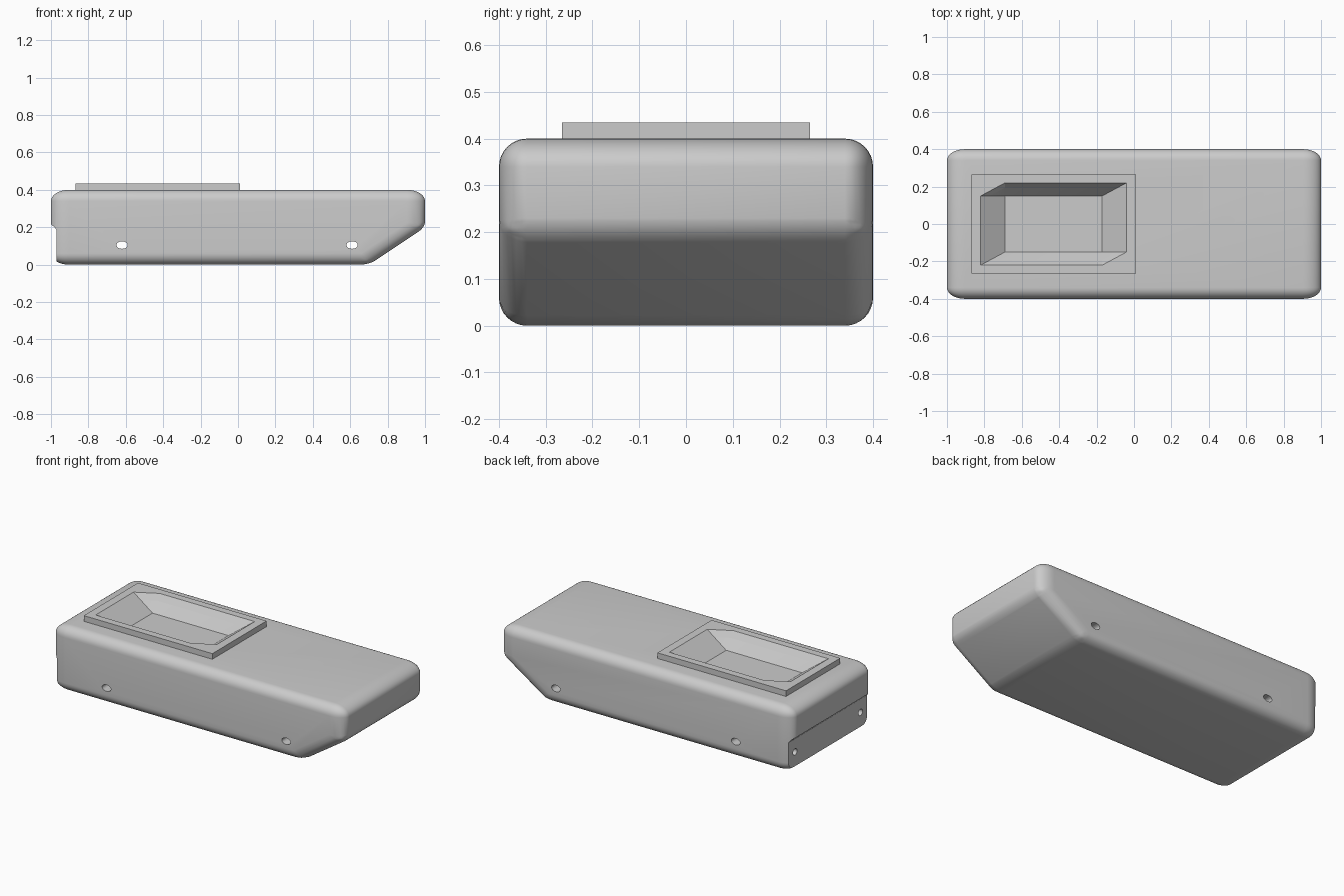
import bpy, bmesh
from math import radians
from mathutils import Matrix, Vector

if "Cube" in bpy.data.objects:
    bpy.data.objects.remove(bpy.data.objects["Cube"], do_unlink=True)

STRETCH = 1.6   # rounding is wider along the length
mat = bpy.data.materials.new("light_grey")
mat.use_nodes = True
grey = (0.6, 0.6, 0.6, 1)
mat.diffuse_color = grey
mat.node_tree.nodes["Principled BSDF"].inputs["Base Color"].default_value = grey


def make(name, bm):
    bmesh.ops.recalc_face_normals(bm, faces=bm.faces)
    me = bpy.data.meshes.new(name)
    bm.to_mesh(me)
    bm.free()
    me.materials.append(mat)
    ob = bpy.data.objects.new(name, me)
    bpy.context.collection.objects.link(ob)
    return ob


def prism(name, profile, half_y):
    """Extrude an xz profile along y."""
    bm = bmesh.new()
    face = bm.faces.new([bm.verts.new((x, -half_y, z)) for x, z in profile])
    ext = bmesh.ops.extrude_face_region(bm, geom=[face])["geom"]
    verts = [v for v in ext if isinstance(v, bmesh.types.BMVert)]
    bmesh.ops.translate(bm, verts=verts, vec=(0, 2 * half_y, 0))
    return make(name, bm)


def drill(name, center, size, axis, tip=1.0):
    """Elliptical cutter; size is given in world x, y, z."""
    bm = bmesh.new()
    bmesh.ops.create_cone(bm, cap_ends=True, segments=32, radius1=0.5 * tip,
                          radius2=0.5, depth=1)
    rot = {"x": Matrix.Rotation(radians(90), 4, "Y"),
           "y": Matrix.Rotation(radians(90), 4, "X"),
           "z": Matrix.Identity(4)}[axis]
    bm.transform(Matrix.Translation(center) @ Matrix.Diagonal(Vector((*size, 1))) @ rot)
    return make(name, bm)


def apply(ob, mod):
    with bpy.context.temp_override(object=ob, active_object=ob):
        bpy.ops.object.modifier_apply(modifier=mod.name)


def cut(ob, cutter):
    mod = ob.modifiers.new("cut", "BOOLEAN")
    mod.operation, mod.solver, mod.object = "DIFFERENCE", "EXACT", cutter
    apply(ob, mod)


# Body: extruded side profile with a sloped lower end, all edges rounded
outline = [(-1, 0), (0.7, 0), (1, 0.2), (1, 0.4), (-1, 0.4)]
body = prism("body", [(x / STRETCH, z) for x, z in outline], 0.4)
weights = body.data.attributes.new("bevel_weight_edge", "FLOAT", "EDGE")
for e in body.data.edges:
    a, b = (body.data.vertices[i].co for i in e.vertices)
    slope_edge = abs(a.y - b.y) > 0.1 and a.x > 0 and a.z < 0.3
    weights.data[e.index].value = 0.5 if slope_edge else 1.0
bevel = body.modifiers.new("rounding", "BEVEL")
bevel.limit_method, bevel.width, bevel.segments = "WEIGHT", 0.06, 8
apply(body, bevel)
body.data.transform(Matrix.Diagonal((STRETCH, 1, 1, 1)))

# Raised rim around the pocket
rim = prism("pocket_rim", [(-0.87, 0.4), (0.01, 0.4), (0.01, 0.435), (-0.87, 0.435)], 0.265)

# Pocket cutter: six-sided mouth tapering to a rectangular floor
mouth = [(-0.82, 0.15), (-0.69, 0.22), (-0.04, 0.22),
         (-0.04, -0.15), (-0.17, -0.22), (-0.82, -0.22)]
bm = bmesh.new()
for x, y in mouth:
    bm.verts.new((x, y, 0.435))
    bm.verts.new((x, y, 0.5))
for x in (-0.69, -0.17):
    for y in (-0.15, 0.15):
        bm.verts.new((x, y, 0.34))
bmesh.ops.convex_hull(bm, input=bm.verts)
bmesh.ops.dissolve_limit(bm, angle_limit=0.01, verts=bm.verts, edges=bm.edges)
pocket = make("pocket_cutter", bm)

# Step at the lower end, side holes, end holes and the top dimple
cutters = [pocket,
           prism("step_cutter", [(-1.1, -0.1), (-0.97, -0.1), (-0.97, 0.185),
                                 (-0.98, 0.2), (-1, 0.215), (-1.1, 0.215)], 0.5)]
for x in (-0.62, 0.61):
    cutters.append(drill("side_hole_cutter", (x, 0, 0.105), (0.06, 1, 0.04), "y"))
for y in (-0.32, 0.32):
    cutters.append(drill("end_hole_cutter", (-0.85, y, 0.105), (0.46, 0.04, 0.04), "x"))
cutters.append(drill("dimple_cutter", (0.47, 0, 0.37), (0.1, 0.06, 0.06), "z", tip=0.02))

cut(rim, pocket)
for c in cutters:
    cut(body, c)
for c in cutters:
    bpy.data.objects.remove(c, do_unlink=True)

# Smooth rounding with sharp cut edges
bpy.ops.object.select_all(action="DESELECT")
body.select_set(True)
bpy.context.view_layer.objects.active = body
bpy.ops.object.shade_smooth_by_angle(angle=radians(25))
